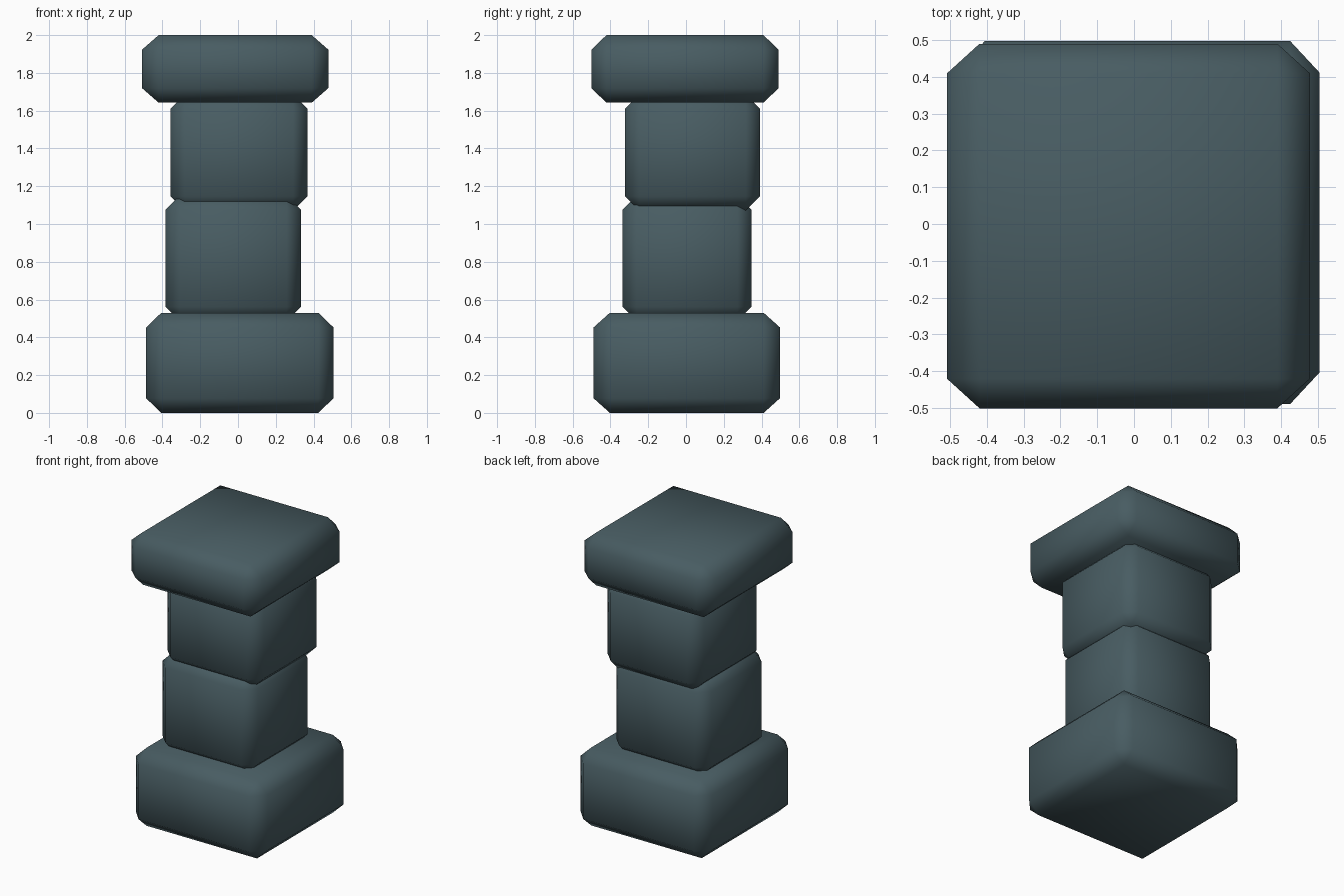
import bpy, bmesh
from mathutils import Vector

if "Cube" in bpy.data.objects:
    bpy.data.objects.remove(bpy.data.objects["Cube"])

stone = bpy.data.materials.new("dark slate")
stone.diffuse_color = (0.065, 0.108, 0.123, 1.0)
stone.use_nodes = True
stone.node_tree.nodes["Principled BSDF"].inputs["Base Color"].default_value = stone.diffuse_color


def block(name, low, high, chamfer):
    """Box from low to high with chamfered edges (chamfer size per axis), smooth shaded."""
    low, high = Vector(low), Vector(high)
    centre, size = (low + high) / 2, high - low
    bm = bmesh.new()
    bmesh.ops.create_cube(bm, size=1)
    # work in chamfer-sized units so every edge is cut by exactly one unit
    bmesh.ops.scale(bm, vec=[size[i] / chamfer[i] for i in range(3)], verts=bm.verts)
    bmesh.ops.bevel(bm, geom=list(bm.edges), offset=1, offset_type='OFFSET',
                    segments=1, profile=0.5, affect='EDGES')
    bmesh.ops.scale(bm, vec=chamfer, verts=bm.verts)
    bmesh.ops.translate(bm, vec=centre, verts=bm.verts)
    bmesh.ops.recalc_face_normals(bm, faces=bm.faces)
    for f in bm.faces:
        f.smooth = True
    mesh = bpy.data.meshes.new(name)
    bm.to_mesh(mesh)
    bm.free()
    mesh.materials.append(stone)
    obj = bpy.data.objects.new(name, mesh)
    bpy.context.collection.objects.link(obj)
    return obj


# wide foot and cap
block("base", (-0.486, -0.489, 0.0), (0.505, 0.497, 0.53), (0.08, 0.086, 0.077))
block("cap", (-0.508, -0.501, 1.642), (0.478, 0.49, 2.0), (0.088, 0.08, 0.077))
# two offset shaft stones, sunk slightly into their neighbours
block("lower_shaft", (-0.384, -0.336, 0.487), (0.333, 0.348, 1.15), (0.075, 0.075, 0.075))
block("upper_shaft", (-0.357, -0.322, 1.072), (0.367, 0.392, 1.685), (0.075, 0.075, 0.075))
